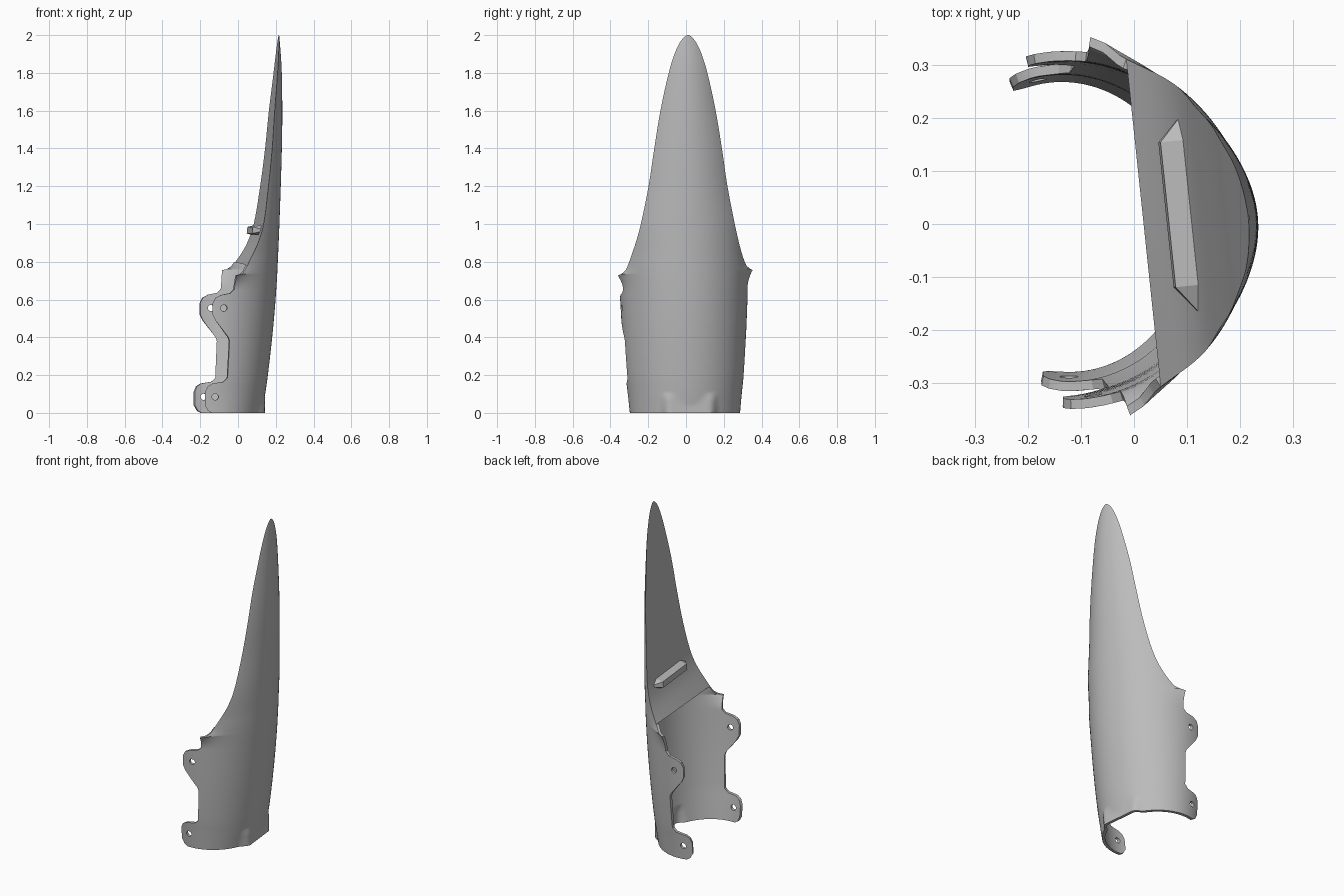
import bpy, bmesh, math
from mathutils import Matrix, Vector

cube = bpy.data.objects.get("Cube")
if cube:
    bpy.data.objects.remove(cube, do_unlink=True)

grey = bpy.data.materials.new("plain grey")
grey.use_nodes = True
COLOUR = (0.5, 0.5, 0.5, 1)
grey.diffuse_color = COLOUR
grey.node_tree.nodes["Principled BSDF"].inputs["Base Color"].default_value = COLOUR

TURN = Matrix.Rotation(math.radians(6), 4, 'Z')   # the whole guard is yawed slightly
CENTRE = -0.13                                    # centre of the elliptical section
SPLIT = 0.79                                      # open shell below, solid blade above
WALL = 0.018
COLUMNS = 72

# Profiles as (height, value)
SPINE = [(0, .125), (.1, .143), (.2, .157), (.4, .18), (.6, .198), (.8, .21),
         (1.2, .226), (1.5, .234), (1.7, .234), (1.85, .23), (2, .219)]
GIRTH = [(0, .292), (.1, .302), (.2, .313), (.4, .327), (.6, .337), (SPLIT, .345)]
TAB_EDGE = [(0, -.17), (.012, -.19), (.04, -.206), (.11, -.206), (.14, -.193),
            (.155, -.17), (.165, -.11), (.185, -.088), (.38, -.078), (.4, -.085),
            (.49, -.155), (.52, -.17), (.58, -.17), (.61, -.155), (.625, -.125),
            (.635, -.075), (.655, -.055), (.742, -.045), (.748, -.018), (.765, .002),
            (SPLIT, .018)]
BLADE_EDGE = [(SPLIT, .018), (.82, .036), (.9, .078), (1, .11), (1.2, .14), (1.4, .163),
              (1.6, .18), (1.8, .2), (2, .217)]
BLADE_WIDTH = [(SPLIT, .311), (.82, .3), (.9, .275), (1, .25), (1.2, .21), (1.4, .18),
               (1.6, .147), (1.8, .103), (1.9, .072), (1.96, .044), (1.99, .02), (2, .005)]


def sample(points, z, smooth=True):
    """Interpolate a profile, either straight or as a Hermite curve."""
    i = 0
    while i < len(points) - 2 and z > points[i + 1][0]:
        i += 1
    (z0, a), (z1, b) = points[i], points[i + 1]
    h = z1 - z0
    t = (z - z0) / h
    if not smooth:
        return a + (b - a) * t

    def slope(k):
        lo, hi = points[max(k - 1, 0)], points[min(k + 1, len(points) - 1)]
        return (hi[1] - lo[1]) / (hi[0] - lo[0])
    return (a * (1 + 2 * t) * (1 - t) ** 2 + b * t * t * (3 - 2 * t)
            + h * t * (1 - t) * (slope(i) * (1 - t) - slope(i + 1) * t))


def clamp(value):
    return max(0, min(1, value))


def place(u, v, z):
    """Local section point to world, with one horn a little higher."""
    lift = 0.04 * v * math.exp(-((z - .745) / .07) ** 2)
    p = TURN @ Vector((u, v, z + lift))
    p.y += 0.008 - 0.01 * z
    return p


def section(z, solid):
    """Closed loop at one height: outer arc, then inner wall or flat inner face."""
    reach = sample(SPINE, z) - CENTRE
    edge = sample(BLADE_EDGE, z) if solid else sample(TAB_EDGE, z, False)
    limit = math.acos((edge - CENTRE) / reach)
    girth = sample(BLADE_WIDTH, z) / math.sin(limit) if solid else sample(GIRTH, z)
    away = (z - .742) / .048 if z > .742 else (.742 - z) / .09
    flare = .027 * clamp(1 - away) ** 2            # horns sweep outwards
    outer, inner = [], []
    for i in range(COLUMNS + 1):
        t = 2 * i / COLUMNS - 1
        c, s = math.cos(limit * t), math.sin(limit * t)
        u, v = CENTRE + reach * c, girth * s
        # Soft flat pad at the foot of the spine
        pad = clamp((.15 - abs(v)) / .04) * clamp((.11 - z) / .03)
        u += pad * max(0, .132 - u)
        v += math.copysign(flare * abs(t) ** 8, t)
        outer.append(place(u, v, z))
        if solid:
            inner.append(place(edge, girth * math.sin(limit) * t * .98, z))
        else:
            inner.append(place(u - WALL * c, v - WALL * s, z))
    return outer + inner[::-1]


def make_object(name, bm):
    bmesh.ops.recalc_face_normals(bm, faces=bm.faces)
    mesh = bpy.data.meshes.new(name)
    bm.to_mesh(mesh)
    bm.free()
    mesh.materials.append(grey)
    obj = bpy.data.objects.new(name, mesh)
    bpy.context.collection.objects.link(obj)
    return obj


def loft(name, rows):
    """Skin closed loops; each end is capped by strips joining its two halves."""
    bm = bmesh.new()
    grid = [[bm.verts.new(p) for p in row] for row in rows]
    n = len(grid[0])
    for low, high in zip(grid, grid[1:]):
        pairs = [(i, (i + 1) % n) for i in range(n)]
        for i, j in pairs:
            corners = (low[i], low[j], high[j], high[i])
            bm.faces.new(corners)
    for ring in (grid[0], grid[-1]):
        for i in range(n // 2 - 1):
            bm.faces.new((ring[i], ring[i + 1], ring[n - 2 - i], ring[n - 1 - i]))
    return make_object(name, bm)


# Guard: thin open shell with tabs and horns, closing into a solid tapering blade
heights = {round(k * SPLIT / 40, 4) for k in range(41)} | {z for z, _ in TAB_EDGE}
steps = 60
rows = [section(z, False) for z in sorted(heights)]
rows += [section(SPLIT + (2 - SPLIT) * (1 - (1 - k / steps) ** 1.6), True)
         for k in range(steps + 1)]
# The blade's first loop shares the outer arc of the shell's last one
joint = len(heights)
ledge = rows[joint]
rows[joint - 1][:COLUMNS + 1] = ledge[:COLUMNS + 1]
guard = loft("curved_guard", rows)
weld = bmesh.new()
weld.from_mesh(guard.data)
bmesh.ops.remove_doubles(weld, verts=weld.verts, dist=1e-5)
bmesh.ops.recalc_face_normals(weld, faces=weld.faces)
weld.to_mesh(guard.data)
weld.free()

# Bolt holes through both pairs of tabs
for label, u, z in (("lower", -.152, .085), ("upper", -.11, .555)):
    bm = bmesh.new()
    bmesh.ops.create_cone(bm, cap_ends=True, segments=24, radius1=.017, radius2=.017, depth=1,
                          matrix=TURN @ Matrix.Translation((u, 0, z))
                          @ Matrix.Rotation(math.pi / 2, 4, 'X'))
    cutter = make_object(label + "_hole_cutter", bm)
    cutter.hide_render = True
    cutter.hide_set(True)
    cut = guard.modifiers.new(label + " holes", 'BOOLEAN')
    cut.operation = 'DIFFERENCE'
    cut.solver = 'EXACT'
    cut.object = cutter
bpy.ops.object.select_all(action='DESELECT')
guard.select_set(True)
bpy.context.view_layer.objects.active = guard
bpy.ops.object.shade_smooth_by_angle(angle=math.radians(30))

# Cross bar on the inner face, pointed at one end
profile = [(.062, .95), (.066, .985), (.13, 1.0), (.13, .93)]
bar_rows = []
for v, size in ((-.18, .3), (-.125, 1), (.15, 1), (.2, .2)):
    bar_rows.append([place(.125 + (u - .125) * size, v, .965 + (z - .965) * size)
                     for u, z in profile])
loft("cross_bar", bar_rows)
